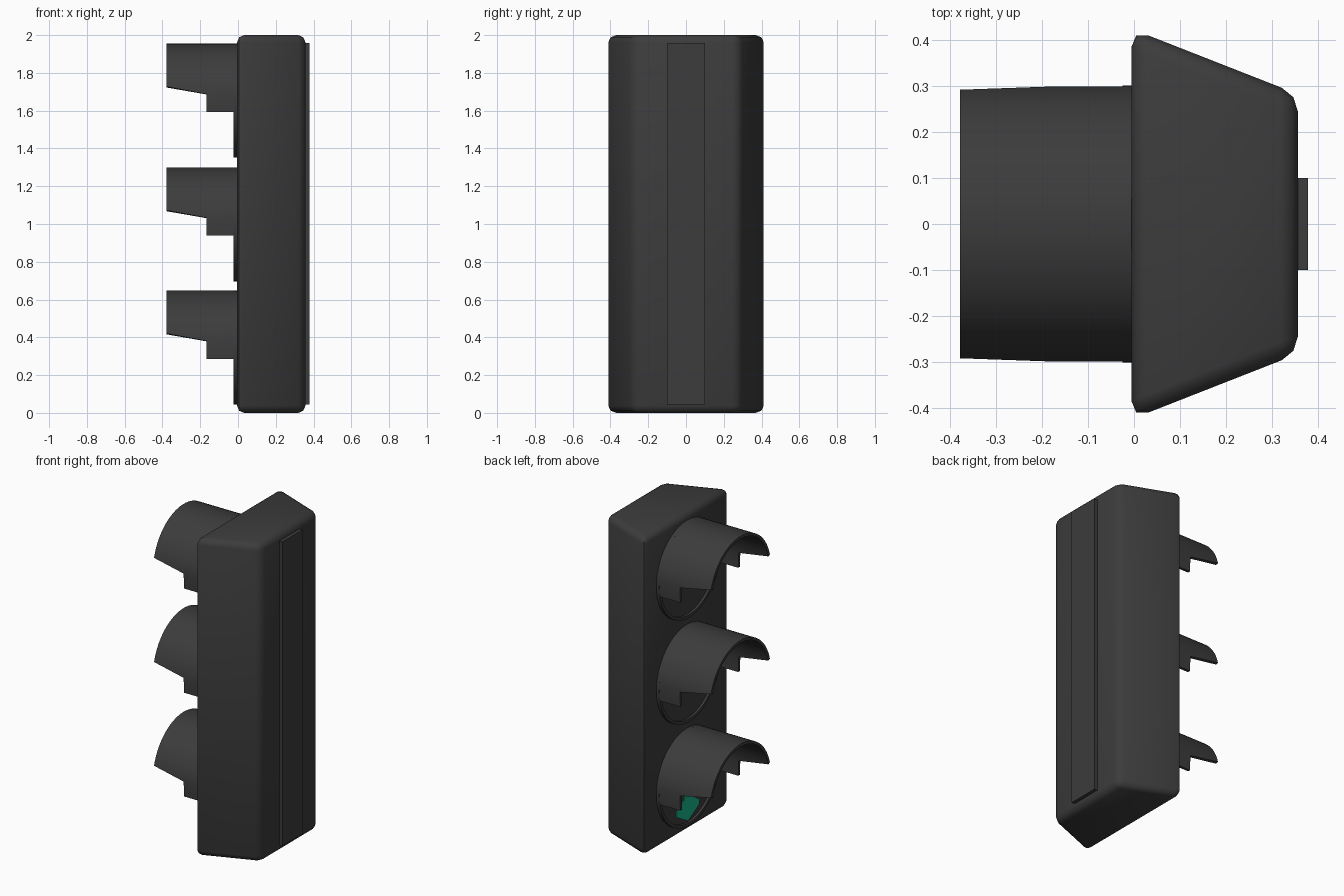
import bpy, bmesh, math

cube = bpy.data.objects.get("Cube")
if cube:
    bpy.data.objects.remove(cube, do_unlink=True)

R = 0.302                      # lamp radius
FACE = -0.005                  # x of the housing's lamp face
LAMPS = {"lower": 0.346, "middle": 0.998, "upper": 1.653}


def material(name, rgb):
    m = bpy.data.materials.new(name)
    m.use_nodes = True
    m.diffuse_color = (*rgb, 1)
    bsdf = next(n for n in m.node_tree.nodes if n.type == "BSDF_PRINCIPLED")
    bsdf.inputs["Base Color"].default_value = (*rgb, 1)
    return m


charcoal = material("charcoal", (0.045, 0.045, 0.045))
green = material("signal_green", (0.01, 0.46, 0.27))


def finish(name, bm, mat, smooth=None, wall=None):
    mesh = bpy.data.meshes.new(name)
    bm.to_mesh(mesh)
    bm.free()
    obj = bpy.data.objects.new(name, mesh)
    bpy.context.collection.objects.link(obj)
    mesh.materials.append(mat)
    bpy.ops.object.select_all(action="DESELECT")
    obj.select_set(True)
    bpy.context.view_layer.objects.active = obj
    if wall:
        solid = obj.modifiers.new("wall", "SOLIDIFY")
        solid.thickness = wall
        solid.offset = -1
        bpy.ops.object.modifier_apply(modifier=solid.name)
    if smooth:
        bpy.ops.object.shade_smooth_by_angle(angle=math.radians(smooth))


def prism(points, direction):
    """Extrude a flat outline along a direction."""
    bm = bmesh.new()
    face = bm.faces.new([bm.verts.new(p) for p in points])
    ext = bmesh.ops.extrude_face_region(bm, geom=[face])
    moved = [v for v in ext["geom"] if isinstance(v, bmesh.types.BMVert)]
    bmesh.ops.translate(bm, verts=moved, vec=direction)
    bmesh.ops.recalc_face_normals(bm, faces=bm.faces)
    return bm


def shell(name, z, angles, start, reach):
    """Curved wall round the lamp axis; reach(height) gives its front edge."""
    bm = bmesh.new()
    cols = []
    for a in angles:
        y, h = R * math.cos(a), R * math.sin(a)
        cols.append([bm.verts.new((x, y, z + h)) for x in (start, reach(h))])
    for (a, b), (d, c) in zip(cols, cols[1:]):
        bm.faces.new((a, b, c, d))
    bmesh.ops.remove_doubles(bm, verts=bm.verts, dist=1e-5)
    finish(name, bm, charcoal, 35, 0.018)


def visor_reach(h):
    if h < 0.036:
        return -0.168
    return -0.168 - 0.211 * min(1, (h - 0.035) / 0.04)


# Tapered housing with softened edges
outline = [(FACE, -0.425, 0), (0.357, -0.283, 0), (0.357, 0.283, 0), (FACE, 0.425, 0)]
bm = prism(outline, (0, 0, 2))
bmesh.ops.bevel(bm, geom=bm.edges[:], offset=0.038, segments=2, profile=0.5, affect="EDGES")
finish("housing", bm, charcoal, 50)

# Mounting strip on the rear
strip = [(0.35, y, z) for y, z in ((-0.1, 0.045), (0.1, 0.045), (0.1, 1.957), (-0.1, 1.957))]
finish("rear_strip", prism(strip, (0.029, 0, 0)), charcoal)

# Visor, rim and lens for each lamp
low = [math.asin(h / R) for h in (-0.06, 0.035, 0.075)]
arc = [low[2] + (math.pi - 2 * low[2]) * i / 28 for i in range(29)]
visor_angles = low[:2] + arc + [math.pi - a for a in reversed(low[:2])]
circle = [math.tau * i / 48 for i in range(49)]
for name, z in LAMPS.items():
    shell(name + "_visor", z, visor_angles, -0.025, visor_reach)
    shell(name + "_rim", z, circle, 0, lambda h: -0.025)
    disc = [(0, 0.29 * math.cos(a), z + 0.29 * math.sin(a)) for a in circle[:-1]]
    finish(name + "_lens", prism(disc, (-0.01, 0, 0)), charcoal)

# Thin green arrow on the lowest lens
half = [(0.038, 0.25), (0.038, -0.135), (0.112, -0.185), (0.112, -0.215)]
arrow = half + [(0, -0.278)] + [(-y, z) for y, z in reversed(half)]
points = [(-0.01, y, LAMPS["lower"] + z) for y, z in arrow]
finish("green_arrow", prism(points, (-0.005, 0, 0)), green)
